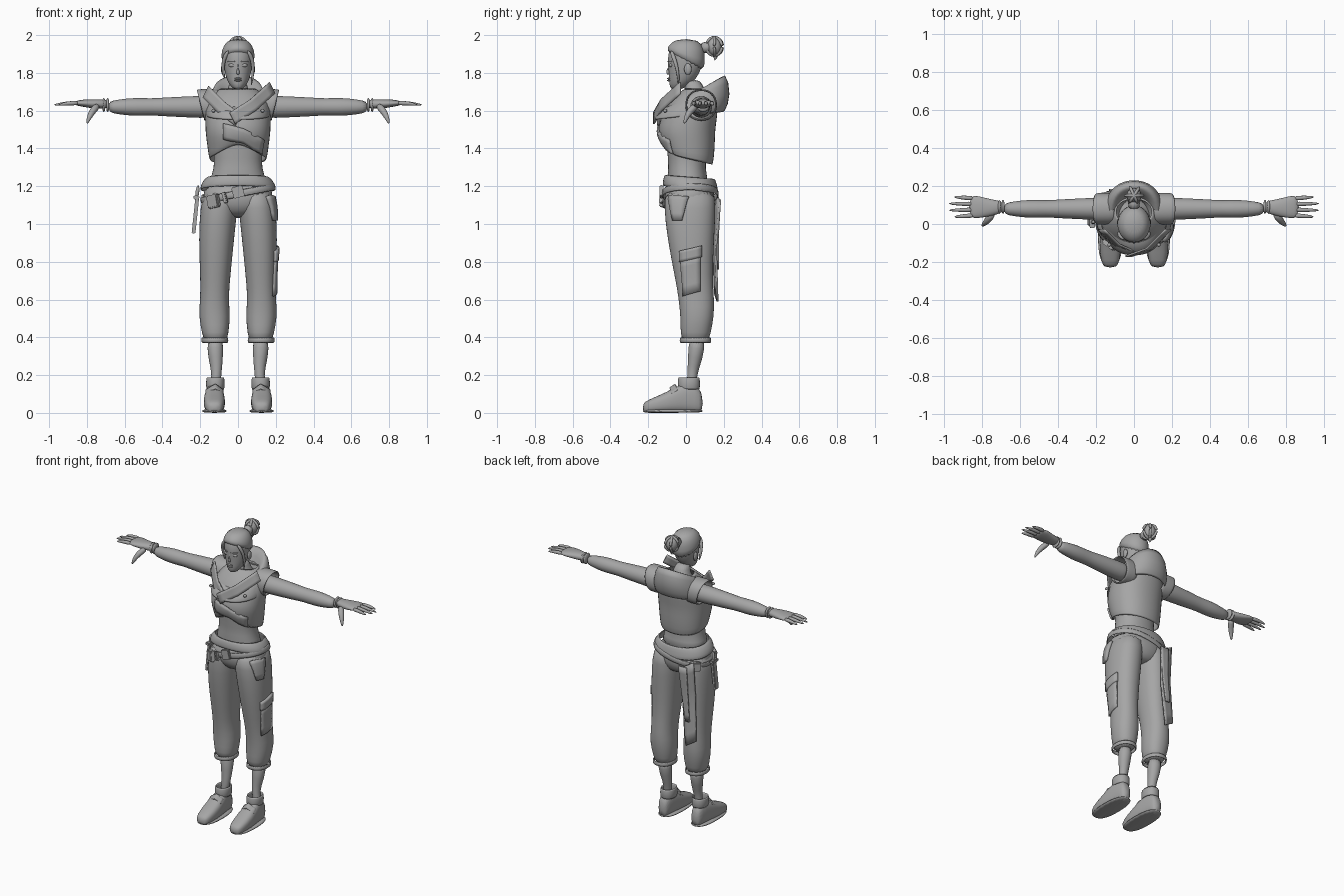
import bpy, bmesh
from math import sin, cos, pi, copysign, radians
from mathutils import Vector

old = bpy.data.objects.get("Cube")
if old:
    bpy.data.objects.remove(old, do_unlink=True)

grey = bpy.data.materials.new("plain_grey")
grey.use_nodes = True
colour = (.38, .38, .38, 1)
grey.diffuse_color = colour
grey.node_tree.nodes["Principled BSDF"].inputs["Base Color"].default_value = colour
cloth = .01


def finish(name, bm, mirror=False, thick=0, rounded=True, smooth=True, wrap=None):
    """Turn a bmesh into an object with the shared material and modifiers."""
    bmesh.ops.recalc_face_normals(bm, faces=bm.faces)
    mesh = bpy.data.meshes.new(name)
    bm.to_mesh(mesh)
    bm.free()
    mesh.materials.append(grey)
    for poly in mesh.polygons:
        poly.use_smooth = smooth
    ob = bpy.data.objects.new(name, mesh)
    bpy.context.collection.objects.link(ob)
    if wrap:
        mod = ob.modifiers.new("wrap", "SHRINKWRAP")
        mod.target, mod.offset, mod.wrap_mode = wrap, cloth / 2, "ABOVE_SURFACE"
    if mirror:
        ob.modifiers.new("mirror", "MIRROR").use_mirror_merge = False
    if thick:
        mod = ob.modifiers.new("thickness", "SOLIDIFY")
        mod.thickness, mod.offset = thick, 0
    if rounded:
        mod = ob.modifiers.new("rounding", "SUBSURF")
        mod.levels = mod.render_levels = 1
    return ob


def bridge(rings, caps=True):
    """Skin a list of equal-length closed rings."""
    bm = bmesh.new()
    rows = [[bm.verts.new(co) for co in ring] for ring in rings]
    for low, high in zip(rows, rows[1:]):
        for i in range(len(low)):
            bm.faces.new((low[i - 1], low[i], high[i], high[i - 1]))
    if caps:
        bm.faces.new(rows[0])
        bm.faces.new(rows[-1])
    return bm


def loft(name, axis, rows, caps=True, warp=None, sides=20, square=.9, **options):
    """Rows hold: position, a min, a max, b min, b max and an optional tilt along b."""
    rings = []
    for position, a_min, a_max, b_min, b_max, *tilt in rows:
        ring = []
        for i in range(sides):
            angle = 2 * pi * i / sides
            c, s = (copysign(abs(v) ** square, v) for v in (cos(angle), sin(angle)))
            a = (a_min + a_max + (a_max - a_min) * c) / 2
            b = (b_min + b_max + (b_max - b_min) * s) / 2
            p = position + sum(tilt) * s
            co = Vector({"x": (p, a, b), "y": (a, p, b), "z": (a, b, p)}[axis])
            ring.append(warp(co) if warp else co)
        rings.append(ring)
    return finish(name, bridge(rings, caps), **options)


def body(name, rows, **options):
    """Symmetrical upright loft: height, half width, front, back, optional tilt."""
    return loft(name, "z", [(z, -w, w, *rest) for z, w, *rest in rows], **options)


def tube(name, points, radii, sides=10, **options):
    """Round limb or strand that follows a path."""
    points = [Vector(p) for p in points]
    rings = []
    for i, (p, radius) in enumerate(zip(points, radii)):
        along = points[min(i + 1, len(points) - 1)] - points[max(i - 1, 0)]
        turn = along.to_track_quat("Z", "Y")
        angles = [k * 2 * pi / sides for k in range(sides)]
        rings.append([p + turn @ Vector((cos(t), sin(t), 0)) * radius for t in angles])
    return finish(name, bridge(rings), **options)


def panel(name, path, across, taper=1, thick=cloth, **options):
    """Cloth panel: a path, the vector across it, and the width left at its end."""
    bm = bmesh.new()
    rows = []
    for i, point in enumerate(path):
        half = Vector(across) / 2 * (1 + (taper - 1) * i / (len(path) - 1))
        rows.append([bm.verts.new(Vector(point) + side * half) for side in (-1, 1)])
    for (a, b), (c, d) in zip(rows, rows[1:]):
        bm.faces.new((a, b, d, c))
    bmesh.ops.subdivide_edges(bm, edges=bm.edges, cuts=3, use_grid_fill=True)
    return finish(name, bm, thick=thick, rounded=False, **options)


def ball(name, centre, size, **options):
    bm = bmesh.new()
    bmesh.ops.create_uvsphere(bm, u_segments=16, v_segments=10, radius=1)
    bmesh.ops.scale(bm, vec=size, verts=bm.verts)
    bmesh.ops.translate(bm, vec=centre, verts=bm.verts)
    return finish(name, bm, rounded=False, **options)


def box(name, centre, size, turn=(0, 0, 0)):
    bm = bmesh.new()
    bmesh.ops.create_cube(bm, size=1)
    bmesh.ops.scale(bm, vec=size, verts=bm.verts)
    bmesh.ops.bevel(bm, geom=bm.edges, offset=min(size) / 5, segments=2, affect="EDGES")
    ob = finish(name, bm, rounded=False, smooth=False)
    ob.location, ob.rotation_euler = centre, [radians(angle) for angle in turn]


# Head and face
body("head", [(1.71, .02, -.08, -.03), (1.74, .05, -.09, .03), (1.79, .07, -.09, .07), (1.87, .08, -.1, .1),
              (1.93, .08, -.09, .09), (1.97, .05, -.05, .06)], square=1)
tube("nose", [(0, -.09, 1.85), (0, -.1, 1.81), (0, -.09, 1.79)], [.01, .01, .01])
for part, height in (("upper_lip", 1.77), ("lower_lip", 1.76)):
    ball(part, (0, -.09, height), (.02, cloth, cloth / 2))
ball("eye", (.03, -.08, 1.84), (.02, .01, .01), mirror=True)
tube("eyebrow", [(.01, -.1, 1.86), (.06, -.07, 1.86)], [cloth / 2, cloth / 3], mirror=True)
ball("ear", (.08, .01, 1.82), (.01, .02, .03), mirror=True)

# Hair with topknot and loose locks
body("hair_cap", [(1.85, .09, -.1, .1, -.06), (1.9, .09, -.1, .1, -.03), (1.94, .08, -.09, .1, -.01),
                  (1.98, .05, -.05, .06)], square=1)
knot = Vector((0, .15, 1.94))
ball("topknot", knot, (.04, .04, .05))
for turn in range(3):
    angles = [i * pi / 6 for i in range(13)]
    tube("topknot_strand", [knot + Vector((cos(t) * cos(turn), cos(t) * sin(turn), sin(t))) * .05 for t in angles],
         [cloth] * 13, sides=6)
tube("topknot_base", [(0, .07, 1.93), knot], [.04, .03])
tube("topknot_tail", [knot, (0, .16, 1.88), (0, .15, 1.86)], [.02, .015, cloth / 2])
for lock, side, end in (("long_lock", 1, 1.73), ("short_lock", -1, 1.77)):
    tube(lock, [(side * .05, -.08, 1.92), (side * .08, -.06, 1.87), (side * .08, -.04, 1.8), (side * .07, -.04, end)],
         [.01, .013, .01, cloth / 3])

# Torso with neck, and pelvis
body("torso", [(1.18, .17, -.1, .13), (1.26, .14, -.1, .11), (1.33, .12, -.09, .1), (1.5, .15, -.12, .13),
               (1.6, .13, -.08, .13), (1.67, .09, -.02, .12), (1.7, .05, 0, .1), (1.77, .05, -.02, .08)])
body("pelvis", [(1.03, .08, -.05, .11), (1.07, .15, -.1, .14), (1.13, .2, -.12, .16), (1.23, .17, -.11, .14)])


# Cropped vest with an arched front hem
def arch(co):
    if co.y < 0 and co.z < 1.45:
        co.z += max(0, 1 - abs(co.x) / .13) * (1.45 - co.z) * .7
    return co


vest = body("vest", [(1.34, .15, -.11, .14, -.03), (1.42, .16, -.13, .15, -.01), (1.49, .17, -.15, .15),
                     (1.56, .17, -.13, .16), (1.64, .17, -.09, .17), (1.72, .09, 0, .13)],
            caps=False, warp=arch, thick=cloth)
loft("shoulder_cap", "x", [(x, 0, .16, 1.55, 1.71, lean) for x, lean in ((.1, 0), (.16, .01), (.2, .02))],
     caps=False, thick=cloth, mirror=True)

# Draped hood and crossing lapels
body("hood", [(1.57, .17, -.17, .2, .02), (1.64, .16, -.14, .24, .04), (1.72, .13, -.09, .21, .1),
              (1.68, .1, -.06, .17, .06), (1.66, .07, -.03, .13)], caps=False, thick=cloth)
panel("lapel_over", [(.18, -.03, 1.72), (.08, -.13, 1.63), (-.03, -.17, 1.56)], (.03, 0, -.06))
panel("lapel_under", [(-.17, -.03, 1.7), (-.09, -.11, 1.62), (0, -.15, 1.55)], (.03, 0, .06))
panel("front_flap", [(-.08, -.14, 1.49), (.03, -.15, 1.46), (.14, -.09, 1.4)], (0, 0, .09), wrap=vest)
ball("lapel_stud", (.13, -.11, 1.6), (cloth, cloth, cloth), mirror=True)

# Arms, wrist bands and hands
tube("arm", [(x, .08, 1.62) for x in (.11, .2, .3, .4, .46, .55, .63, .69)],
     [.06, .06, .055, .05, .045, .05, .04, .03], sides=16, mirror=True)
for x in (.69, .71):
    tube("wrist_band", [(x - cloth, .09, 1.63), (x + cloth, .09, 1.63)], [.04, .04], sides=16, mirror=True)
loft("palm", "x", [(.68, .06, .12, 1.61, 1.66), (.76, .04, .13, 1.61, 1.66), (.82, .03, .15, 1.62, 1.66),
                   (.87, .03, .15, 1.63, 1.65)], mirror=True)
for i, (finger, reach) in enumerate((("index", .95), ("middle", .98), ("ring", .98), ("little", .95))):
    y = .045 + i * .03
    fan = (i - 1.5) * cloth / 2
    tube(finger + "_finger", [(.84, y, 1.64), (.9, y + fan / 2, 1.64), (reach, y + fan, 1.63)],
         [.014, .012, cloth / 2], mirror=True)
tube("thumb", [(.74, .06, 1.63), (.77, .02, 1.6), (.79, 0, 1.56), (.8, -.01, 1.53)],
     [.02, .02, .013, cloth / 2], mirror=True)

# Cropped trousers with gathered cuffs
legs = loft("trouser_leg", "z", [
    (.37, .06, .18, -.02, .12), (.42, .05, .19, -.03, .13), (.51, .04, .21, -.03, .15), (.61, .05, .2, -.04, .15),
    (.72, .04, .2, -.06, .14), (.92, .02, .21, -.1, .15), (1.1, 0, .2, -.12, .16), (1.19, 0, .18, -.11, .15)],
    mirror=True)
loft("trouser_cuff", "z", [(z, .055, .19, -.03, .13) for z in (.37, .4)], caps=False, thick=cloth, mirror=True)
panel("thigh_pocket", [(.22, .02, .83), (.22, .02, .63)], (0, .12, .03), wrap=legs)
panel("pocket_flap", [(.23, .02, .87), (.23, .02, .81)], (0, .14, .03), thick=cloth * 2, wrap=legs)
panel("hip_pocket", [(.2, -.05, 1.17), (.21, -.05, 1.02)], (.06, .13, 0), taper=.4, thick=cloth * 2, wrap=legs)

# Waist wrap, slanted belt, buckle and pouches
body("waist_wrap", [(1.18, .2, -.12, .17, -.02), (1.22, .19, -.12, .16, -.01), (1.25, .16, -.11, .15, -.01)],
     caps=False, thick=cloth)
belt = body("belt", [(z, .2, -.125, .17) for z in (-.02, .02)], caps=False, thick=cloth)
belt.location, belt.rotation_euler = (0, 0, 1.16), (0, radians(-11), 0)
box("buckle", (0, -.13, 1.17), (.06, .02, .06), turn=(0, -15, 0))
box("belt_loop", (-.07, -.13, 1.14), (.02, .02, .06), turn=(0, -15, -15))
box("belt_pouch", (-.13, -.11, 1.12), (.07, .03, .07), turn=(0, -12, -35))
box("back_pouch", (-.16, .13, 1.13), (.07, .03, .06), turn=(0, 0, 40))

# Hanging sash and sheathed knife
panel("sash", [(-.12, .17, 1.14), (-.13, .15, .9), (-.15, .16, .61)], (.1, .02, -.06), taper=.7)
panel("sash_fold", [(-.1, .18, 1.13), (-.11, .17, .95), (-.13, .17, .76)], (.06, 0, 0), taper=.5)
box("knife_sheath", (-.225, .01, 1.05), (.02, .04, .2), turn=(0, 6, 0))
box("knife_guard", (-.22, .01, 1.14), (.03, .06, .02), turn=(0, 6, 0))
tube("knife_handle", [(-.22, .01, 1.13), (-.21, .01, 1.21)], [.013, cloth])

# Shins and shoes
tube("shin", [(.13, .03, .1), (.11, .03, .2), (.12, .05, .29), (.12, .06, .4)], [.035, .03, .04, .05],
     sides=16, mirror=True)
shoe_shape = ((-.23, .03, .05), (-.2, .05, .07), (-.1, .06, .11), (-.02, .05, .16), (.05, .04, .16), (.09, .03, .1))
loft("shoe", "y", [(y, .125 - half, .125 + half, 0, top) for y, half, top in shoe_shape], square=.75, mirror=True)
loft("sole", "z", [(z, .06, .19, -.23, .09) for z in (0, .01, .02)], square=.8, mirror=True)
loft("shoe_collar", "z", [(z, .075, .165, -.04, .07) for z in (.12, .19)], caps=False, thick=cloth, mirror=True)
panel("shoe_strap", [(.08, -.06, .11), (.12, -.07, .14), (.17, -.06, .11)], (0, .03, .02), mirror=True)
